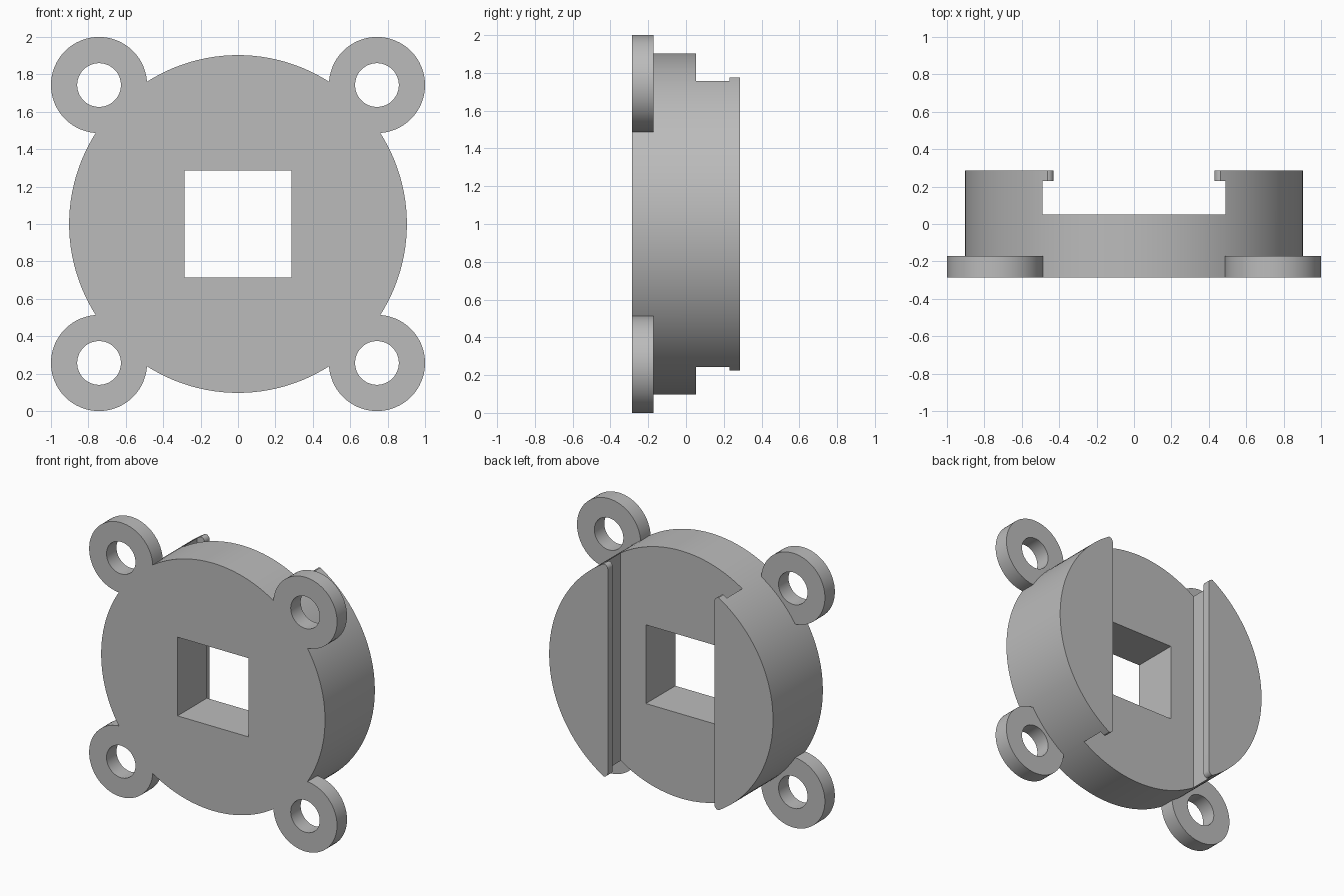
import bpy, bmesh, math

cube = bpy.data.objects.get("Cube")
if cube:
    bpy.data.objects.remove(cube, do_unlink=True)

DEPTH = 0.287          # half of the total depth
RADIUS = 0.903
LUG = 0.743            # lug offset from the centre in x and z
WALL, LIP = 0.49, 0.43  # half widths of the slot and of its mouth

grey = bpy.data.materials.new("plain grey")
grey.use_nodes = True
colour = (0.5, 0.5, 0.5, 1)
grey.diffuse_color = colour
grey.node_tree.nodes["Principled BSDF"].inputs["Base Color"].default_value = colour


def circle(r, n, cx=0, cz=0):
    return [(cx + r * math.cos(math.tau * i / n), cz + r * math.sin(math.tau * i / n))
            for i in range(n)]


def rect(w, h):
    return [(-w, -h), (w, -h), (w, h), (-w, h)]


def prism(name, outline, y0, y1):
    """Extrude an outline (x, height from the centre) along y."""
    bm = bmesh.new()
    face = bm.faces.new([bm.verts.new((x, y0, 1 + z)) for x, z in outline])
    grown = bmesh.ops.extrude_face_region(bm, geom=[face])["geom"]
    bmesh.ops.translate(bm, vec=(0, y1 - y0, 0),
                        verts=[v for v in grown if isinstance(v, bmesh.types.BMVert)])
    bmesh.ops.recalc_face_normals(bm, faces=bm.faces)
    mesh = bpy.data.meshes.new(name)
    bm.to_mesh(mesh)
    bm.free()
    mesh.materials.append(grey)
    obj = bpy.data.objects.new(name, mesh)
    bpy.context.collection.objects.link(obj)
    return obj


def combine(target, tool, operation):
    """Apply a boolean and remove the tool."""
    tool.hide_render = True
    mod = target.modifiers.new(operation, 'BOOLEAN')
    mod.operation, mod.solver, mod.object = operation, 'EXACT', tool
    bpy.ops.object.select_all(action='DESELECT')
    target.select_set(True)
    bpy.context.view_layer.objects.active = target
    bpy.ops.object.modifier_apply(modifier=mod.name)
    bpy.data.objects.remove(tool, do_unlink=True)


# Round body with four mounting lugs on the front
body = prism("round_mount_body", circle(RADIUS, 128), -DEPTH, DEPTH)
corners = [(sx * LUG, sz * LUG) for sx in (-1, 1) for sz in (-1, 1)]
for cx, cz in corners:
    combine(body, prism("lug", circle(0.257, 64, cx, cz), -DEPTH, -0.172), 'UNION')
for cx, cz in corners:
    combine(body, prism("screw_hole", circle(0.117, 48, cx, cz), -0.5, 0.0), 'DIFFERENCE')

# Square window through the middle
combine(body, prism("window", rect(DEPTH, DEPTH), -0.5, 0.5), 'DIFFERENCE')

# Wide vertical slot in the back
combine(body, prism("slot", rect(WALL, 1.2), 0.052, 0.23), 'DIFFERENCE')

# Narrower slot mouth, leaving lips with rounded ends
r, top = 0.034, 0.775
quarter = [(LIP + r - r * math.cos(a), top - r + r * math.sin(a))
           for a in (math.pi / 2 * i / 8 for i in range(9))]
quarter.append((LIP + r, 1.2))
right = [(x, -z) for x, z in reversed(quarter)] + quarter
mouth = right + [(-x, z) for x, z in reversed(right)]
combine(body, prism("slot_mouth", mouth, 0.1, 0.5), 'DIFFERENCE')

# Smooth round walls with sharp edges
body.select_set(True)
bpy.context.view_layer.objects.active = body
bpy.ops.object.shade_smooth_by_angle(angle=math.radians(30))
